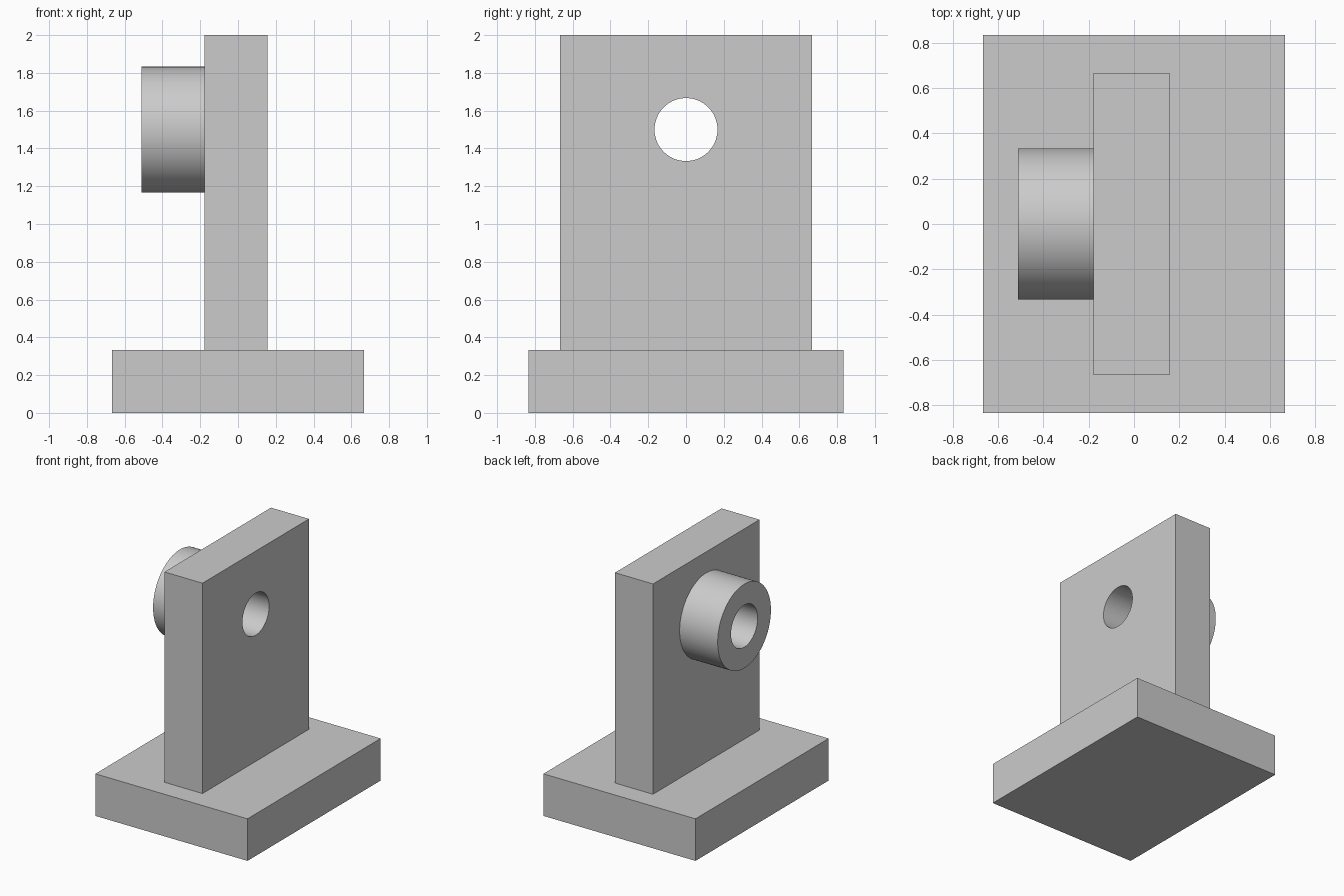
import bpy
import math

default_cube = bpy.data.objects.get("Cube")
if default_cube:
    bpy.data.objects.remove(default_cube, do_unlink=True)

UNIT = 1 / 3          # thickness shared by the base, plate and boss
PLATE_X = -0.011      # centre of the upright plate
HOLE_Z = 1.5          # height of the bore axis

grey = bpy.data.materials.new("plain grey")
grey.use_nodes = True
colour = (0.6, 0.6, 0.6, 1)
grey.diffuse_color = colour
grey.node_tree.nodes["Principled BSDF"].inputs["Base Color"].default_value = colour


def finish(name):
    obj = bpy.context.object
    obj.name = obj.data.name = name
    obj.data.materials.append(grey)
    bpy.ops.object.transform_apply(location=False, rotation=True, scale=True)
    return obj


def block(name, size, centre):
    bpy.ops.mesh.primitive_cube_add(size=1, location=centre)
    bpy.context.object.scale = size
    return finish(name)


def x_cylinder(name, radius, length, x):
    bpy.ops.mesh.primitive_cylinder_add(
        vertices=96, radius=radius, depth=length,
        location=(x, 0, HOLE_Z), rotation=(0, math.pi / 2, 0))
    return finish(name)


def bore(obj, cutter):
    mod = obj.modifiers.new("bore", 'BOOLEAN')
    mod.operation = 'DIFFERENCE'
    mod.solver = 'EXACT'
    mod.object = cutter
    bpy.ops.object.select_all(action='DESELECT')
    obj.select_set(True)
    bpy.context.view_layer.objects.active = obj
    bpy.ops.object.modifier_apply(modifier=mod.name)
    bpy.ops.object.shade_smooth_by_angle(angle=math.radians(30))


# Base slab and upright plate
block("base", (4 * UNIT, 5 * UNIT, UNIT), (0, 0, UNIT / 2))
plate = block("upright_plate", (UNIT, 4 * UNIT, 5 * UNIT),
              (PLATE_X, 0, UNIT + 2.5 * UNIT))

# Round boss on the right face of the plate
boss = x_cylinder("boss", UNIT, UNIT, PLATE_X - UNIT)

# Bore running through the boss and the plate
cutter = x_cylinder("bore_cutter", UNIT / 2, 2, PLATE_X)
cutter.hide_render = True
for part in (plate, boss):
    bore(part, cutter)
bpy.data.objects.remove(cutter, do_unlink=True)
